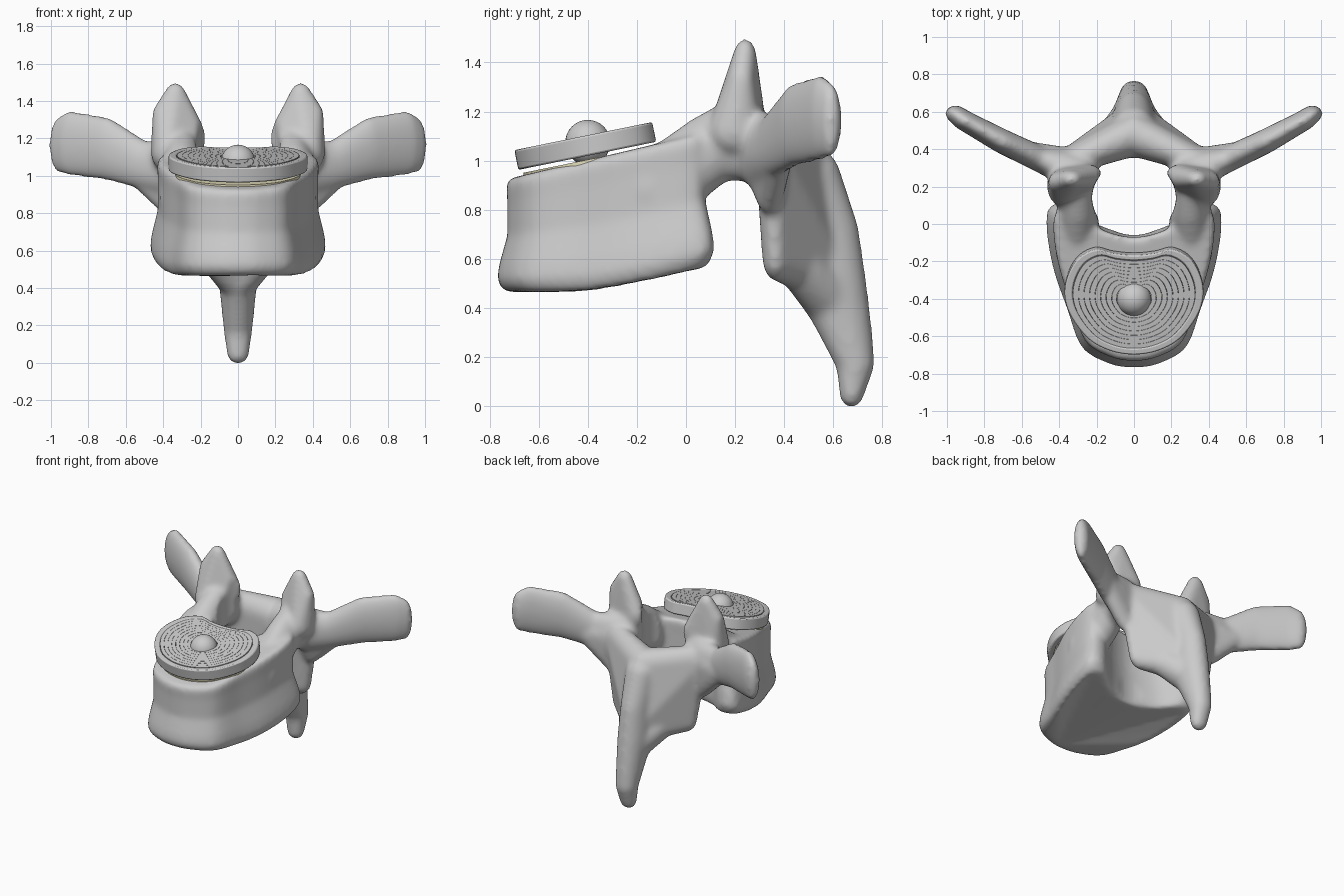
import bpy, bmesh
from math import radians
from mathutils import Vector

if "Cube" in bpy.data.objects:
    bpy.data.objects.remove(bpy.data.objects["Cube"])


def finish(name, bm, angle=40):
    bmesh.ops.recalc_face_normals(bm, faces=bm.faces)
    me = bpy.data.meshes.new(name)
    bm.to_mesh(me)
    bm.free()
    ob = bpy.data.objects.new(name, me)
    bpy.context.collection.objects.link(ob)
    bpy.context.view_layer.objects.active = ob
    ob.select_set(True)
    bpy.ops.object.shade_smooth_by_angle(angle=radians(angle))
    ob.select_set(False)
    return ob


def closed_outline(half, n=5):
    """Mirror half of an outline in x and round it with a closed spline."""
    pts = [Vector(p) for p in half] + [Vector((-x, y)) for x, y in half[-2:0:-1]]
    out, m = [], len(half) * 2 - 2
    for i in range(m):
        a, b, c, d = (pts[(i + k) % m] for k in (-1, 0, 1, 2))
        for j in range(n):
            t = j / n
            out.append(0.5 * (2 * b + (c - a) * t + (2 * a - 5 * b + 4 * c - d) * t * t
                              + (3 * b - a - 3 * c + d) * t ** 3))
    return out


def skin(bm, loops, cap=True, closed=False):
    rings = [[bm.verts.new(p) for p in l] for l in loops]
    n = len(rings[0])
    for a, b in zip(rings, rings[1:] + (rings[:1] if closed else [])):
        for i in range(n):
            bm.faces.new((a[i], a[(i + 1) % n], b[(i + 1) % n], b[i]))
    if cap:
        bm.faces.new(rings[0][::-1])
        bm.faces.new(rings[-1])


def hull(bm, blobs):
    """Add the hull of ellipsoids (x, y, z, rx, ry, rz), mirrored when off centre."""
    for s in (1, -1):
        if s < 0 and all(b[0] == 0 for b in blobs):
            continue
        tmp = bmesh.new()
        ball = bmesh.new()
        bmesh.ops.create_icosphere(ball, subdivisions=3, radius=1)
        for x, y, z, rx, ry, rz in blobs:
            for v in ball.verts:
                tmp.verts.new((s * x + v.co.x * rx, y + v.co.y * ry, z + v.co.z * rz))
        ball.free()
        bmesh.ops.convex_hull(tmp, input=tmp.verts)
        bmesh.ops.delete(tmp, geom=[v for v in tmp.verts if not v.link_faces], context='VERTS')
        bmesh.ops.recalc_face_normals(tmp, faces=tmp.faces)
        me = bpy.data.meshes.new("temp")
        tmp.to_mesh(me)
        tmp.free()
        bm.from_mesh(me)
        bpy.data.meshes.remove(me)


def chain(bm, blobs):
    for pair in zip(blobs, blobs[1:]):
        hull(bm, pair)


# Vertebral body: waisted loft with sloping top and bottom
bone = bmesh.new()
body = closed_outline([(0, -.77), (.13, -.75), (.28, -.66), (.36, -.45), (.43, -.25),
                       (.468, -.04), (.455, .09), (.35, .11), (.2, .0), (0, -.05)])
loops = []
for t, s in ((0, .92), (.05, .97), (.12, 1), (.25, .98), (.5, .91), (.8, .91), (.95, .92), (1, .89)):
    loop = []
    for p in body:
        x, y = p.x * s, -.3 + (p.y + .3) * s
        low = .465 + .25 * max(0, y + .42) ** 1.3
        high = .932 + .235 * (y + .7)
        loop.append((x, y, low + (high - low) * t))
    loops.append(loop)
skin(bone, loops)

# Pedicles, rising from the body
chain(bone, [(.31, -.16, .88, .11, .08, .15), (.30, .04, 1.0, .115, .07, .175),
             (.30, .16, 1.08, .11, .07, .16), (.31, .29, 1.06, .12, .08, .15)])
# Superior articular processes
hull(bone, [(.38, .2, 1.12, .085, .11, .1), (.4, .225, 1.33, .06, .055, .06),
            (.335, .24, 1.425, .06, .048, .075), (.24, .25, 1.2, .075, .07, .1)])
# Transverse processes with a flared root
chain(bone, [(.35, .3, 1.04, .1, .1, .16), (.5, .345, 1.055, .07, .07, .13),
             (.7, .44, 1.145, .07, .065, .17), (.9, .55, 1.175, .07, .05, .175),
             (.955, .59, 1.165, .055, .045, .15)])
hull(bone, [(.36, .32, 1.02, .1, .09, .15), (.36, .34, .88, .08, .06, .1),
            (.55, .38, 1.03, .07, .06, .07)])
# Laminae with inferior articular processes
hull(bone, [(.31, .35, 1.03, .1, .07, .12), (.25, .365, .61, .09, .055, .1),
            (0, .48, .97, .06, .12, .13), (0, .55, .53, .06, .12, .09)])
# Flare under the laminae
hull(bone, [(.13, .47, .56, .07, .09, .1), (0, .6, .42, .09, .12, .1)])
# Spinous process
chain(bone, [(0, .49, .94, .12, .14, .12), (0, .54, .72, .11, .165, .1), (0, .585, .5, .11, .152, .08),
             (0, .65, .3, .09, .11, .06), (0, .69, .17, .077, .08, .06),
             (0, .675, .048, .06, .05, .055)])
vertebra = finish("vertebra", bone, 180)

# Spinal canal cutter
cut = bmesh.new()
bmesh.ops.create_cone(cut, cap_ends=True, segments=32, radius1=1, radius2=1, depth=2)
for v in cut.verts:
    v.co = Vector((v.co.x * .225, .14 + v.co.y * .2, .9 + v.co.z))
canal = finish("canal_cutter", cut)
canal.hide_render = True
canal.hide_set(True)


def remesh():
    m = vertebra.modifiers.new("fuse", 'REMESH')
    m.mode, m.voxel_size, m.use_smooth_shade = 'VOXEL', .014, True


remesh()
m = vertebra.modifiers.new("canal", 'BOOLEAN')
m.object, m.operation = canal, 'DIFFERENCE'
remesh()
m = vertebra.modifiers.new("soften", 'SMOOTH')
m.factor, m.iterations = .5, 12

# Disc: nested kidney-shaped rings on the sloping top
kidney = closed_outline([(0, .245), (.11, .255), (.21, .275), (.31, .215), (.368, .08),
                         (.35, -.06), (.25, -.205), (.13, -.275), (0, -.297)])


def loop_at(s, z):
    return [(p.x * s, p.y * s, z) for p in kidney]


def place(ob, z):
    ob.location = (0, -.4, z)
    ob.rotation_euler.x = radians(11.5)


scales = [1, .88, .8, .72, .64, .56, .48, .4, .32, .25]
for i, (outer, inner) in enumerate(zip(scales, scales[1:])):
    ring = bmesh.new()
    inner += .004
    skin(ring, [loop_at(outer, -.041), loop_at(outer, .041), loop_at(inner, .041),
                loop_at(inner, -.041)], cap=False, closed=True)
    ob = finish("disc_ring_%d" % (i + 1), ring)
    place(ob, 1.062)
    if i == 0:
        b = ob.modifiers.new("edge", 'BEVEL')
        b.width, b.segments = .008, 2

# Disc nucleus
core = bmesh.new()
bmesh.ops.create_uvsphere(core, u_segments=32, v_segments=16, radius=.092)
finish("disc_nucleus", core).location = (0, -.4, 1.074)

# Cartilage plate between bone and disc
plate = bmesh.new()
skin(plate, [loop_at(.9, -.012), loop_at(.9, .006)])
ob = finish("cartilage_plate", plate)
place(ob, .998)
mat = bpy.data.materials.new("cartilage")
mat.diffuse_color = (.85, .8, .55, 1)
mat.use_nodes = True
mat.node_tree.nodes["Principled BSDF"].inputs["Base Color"].default_value = mat.diffuse_color
ob.data.materials.append(mat)
